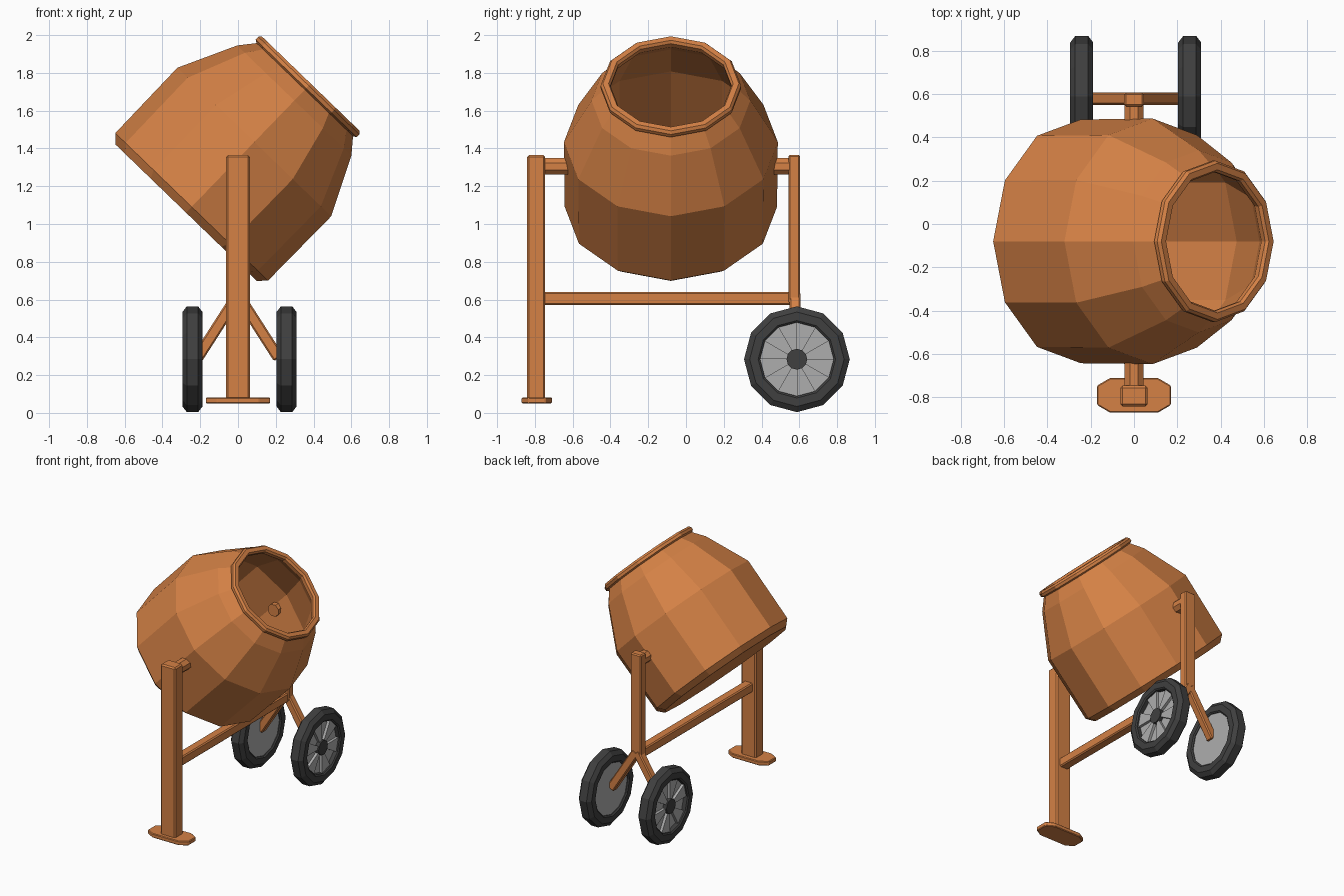
import bpy, bmesh
from math import cos, sin, pi, radians
from mathutils import Matrix, Vector

old = bpy.data.objects.get("Cube")
if old:
    bpy.data.objects.remove(old, do_unlink=True)


def material(name, rgb):
    mat = bpy.data.materials.new(name)
    mat.use_nodes = True
    mat.diffuse_color = (*rgb, 1)
    mat.node_tree.nodes["Principled BSDF"].inputs["Base Color"].default_value = (*rgb, 1)
    return mat


ORANGE = material("orange paint", (0.66, 0.22, 0.06))
RUBBER = material("dark rubber", (0.05, 0.05, 0.05))
STEEL = material("grey steel", (0.42, 0.42, 0.42))


def finish(name, bm, mat, matrix=Matrix(), bevel=0):
    bmesh.ops.remove_doubles(bm, verts=bm.verts, dist=1e-5)
    bm.transform(matrix)
    bmesh.ops.recalc_face_normals(bm, faces=bm.faces)
    mesh = bpy.data.meshes.new(name)
    bm.to_mesh(mesh)
    bm.free()
    mesh.materials.append(mat)
    obj = bpy.data.objects.new(name, mesh)
    bpy.context.collection.objects.link(obj)
    if bevel:
        mod = obj.modifiers.new("bevel", "BEVEL")
        mod.width = bevel
        mod.segments = 1
    return obj


def lathe(name, profile, mat, matrix, sides=12, closed=False, phase=0):
    """Spin (radius, height) points around the local z axis."""
    bm = bmesh.new()
    rings = []
    for r, h in profile:
        angles = [phase + 2 * pi * i / sides for i in range(sides)]
        rings.append([bm.verts.new((r * cos(a), r * sin(a), h)) for a in angles])
    pairs = list(zip(rings, rings[1:]))
    if closed:
        pairs.append((rings[-1], rings[0]))
    for low, high in pairs:
        for i in range(sides):
            j = (i + 1) % sides
            bm.faces.new((low[i], low[j], high[j], high[i]))
    return finish(name, bm, mat, matrix)


def rod(name, start, end, r, sides, matrix_rot, mat=ORANGE, phase=0):
    length = (Vector(end) - Vector(start)).length
    lathe(name, [(0, 0), (r, 0), (r, length), (0, length)], mat,
          Matrix.Translation(start) @ matrix_rot, sides, phase=phase)


def beam(name, start, end, width, depth, bevel=0.008):
    """Rectangular bar between two points."""
    start, end = Vector(start), Vector(end)
    axis = end - start
    bm = bmesh.new()
    bmesh.ops.create_cube(bm, size=1)
    side = Vector((0, 1, 0)) if abs(axis.normalized().y) < 0.9 else Vector((0, 0, 1))
    z = axis.normalized()
    x = side.cross(z)
    rot = Matrix((x, side, z)).transposed().to_4x4()
    scale = Matrix.Diagonal((width, depth, axis.length, 1))
    return finish(name, bm, ORANGE, Matrix.Translation((start + end) / 2) @ rot @ scale, bevel)


# Mixing drum: closed shell with base chamfer, belly, neck, rolled rim and inner wall
drum_profile = [
    (0, 0), (0.52, 0), (0.562, 0.043), (0.566, 0.52), (0.42, 0.825), (0.355, 0.905),
    (0.372, 0.915), (0.372, 0.935), (0.36, 0.95), (0.33, 0.95), (0.32, 0.935),
    (0.325, 0.905), (0.40, 0.815), (0.543, 0.515), (0.54, 0.05), (0.51, 0.025), (0, 0.025),
]
lathe("mixing_drum", drum_profile, ORANGE,
      Matrix.Translation((-0.275, -0.08, 1.06)) @ Matrix.Rotation(radians(44), 4, "Y"))

# Pivot stubs through the drum walls
along_y = Matrix.Rotation(-pi / 2, 4, "X")
for name, y0, y1 in (("front_pivot", -0.76, -0.58), ("rear_pivot", 0.42, 0.56)):
    rod(name, (0, y0, 1.305), (0, y1, 1.305), 0.047, 8, along_y, phase=pi / 8)

# Frame
beam("front_post", (0, -0.793, 0.07), (0, -0.793, 1.365), 0.125, 0.095, 0.01)
beam("rear_post", (0, 0.573, 0.58), (0, 0.573, 1.365), 0.09, 0.062)
beam("cross_beam", (0, -0.76, 0.605), (0, 0.56, 0.605), 0.07, 0.07)
for side, name in ((1, "left_fork"), (-1, "right_fork")):
    beam(name, (0, 0.578, 0.625), (side * 0.215, 0.578, 0.29), 0.06, 0.058)

# Foot plate with clipped corners
bm = bmesh.new()
quarter = [(0.17, 0.045), (0.11, 0.08)]
outline = quarter + [(-x, y) for x, y in reversed(quarter)]
outline += [(-x, -y) for x, y in outline]
face = bm.faces.new([bm.verts.new((x, y, 0)) for x, y in outline])
top = bmesh.ops.extrude_face_region(bm, geom=[face])["geom"]
bmesh.ops.translate(bm, vec=(0, 0, 0.032),
                    verts=[v for v in top if isinstance(v, bmesh.types.BMVert)])
finish("foot_plate", bm, ORANGE, Matrix.Translation((0, -0.79, 0.05)), 0.005)

# Wheels: tyre, disc with alternating raised sectors on the outside, hub
tyre_profile = [(0.28, -0.03), (0.28, 0.03), (0.25, 0.053), (0.205, 0.053),
                (0.195, 0.045), (0.195, -0.045), (0.205, -0.053), (0.25, -0.053)]
for side, name in ((1, "left"), (-1, "right")):
    place = (Matrix.Translation((0.008 + side * 0.249, 0.587, 0.284))
             @ Matrix.Diagonal((side, 1, 1, 1)) @ Matrix.Rotation(pi / 2, 4, "Y"))
    lathe(name + "_tyre", tyre_profile, RUBBER, place, closed=True)
    lathe(name + "_wheel_disc", [(0, -0.04), (0.2, -0.04), (0.2, 0.015), (0, 0.015)],
          STEEL, place)
    lathe(name + "_hub", [(0, 0), (0.055, 0), (0.055, 0.045), (0, 0.045)], RUBBER, place)
    bm = bmesh.new()
    for k in range(6):
        a, b = k * pi / 3, k * pi / 3 + pi / 6
        flat = [(r * cos(t), r * sin(t)) for r, t in
                ((0.04, a), (0.197, a), (0.197, b), (0.04, b))]
        low = [bm.verts.new((x, y, 0.01)) for x, y in flat]
        high = [bm.verts.new((x, y, 0.035)) for x, y in flat]
        bm.faces.new(high)
        bm.faces.new(low[::-1])
        for i in range(4):
            j = (i + 1) % 4
            bm.faces.new((low[i], low[j], high[j], high[i]))
    finish(name + "_wheel_spokes", bm, STEEL, place)
